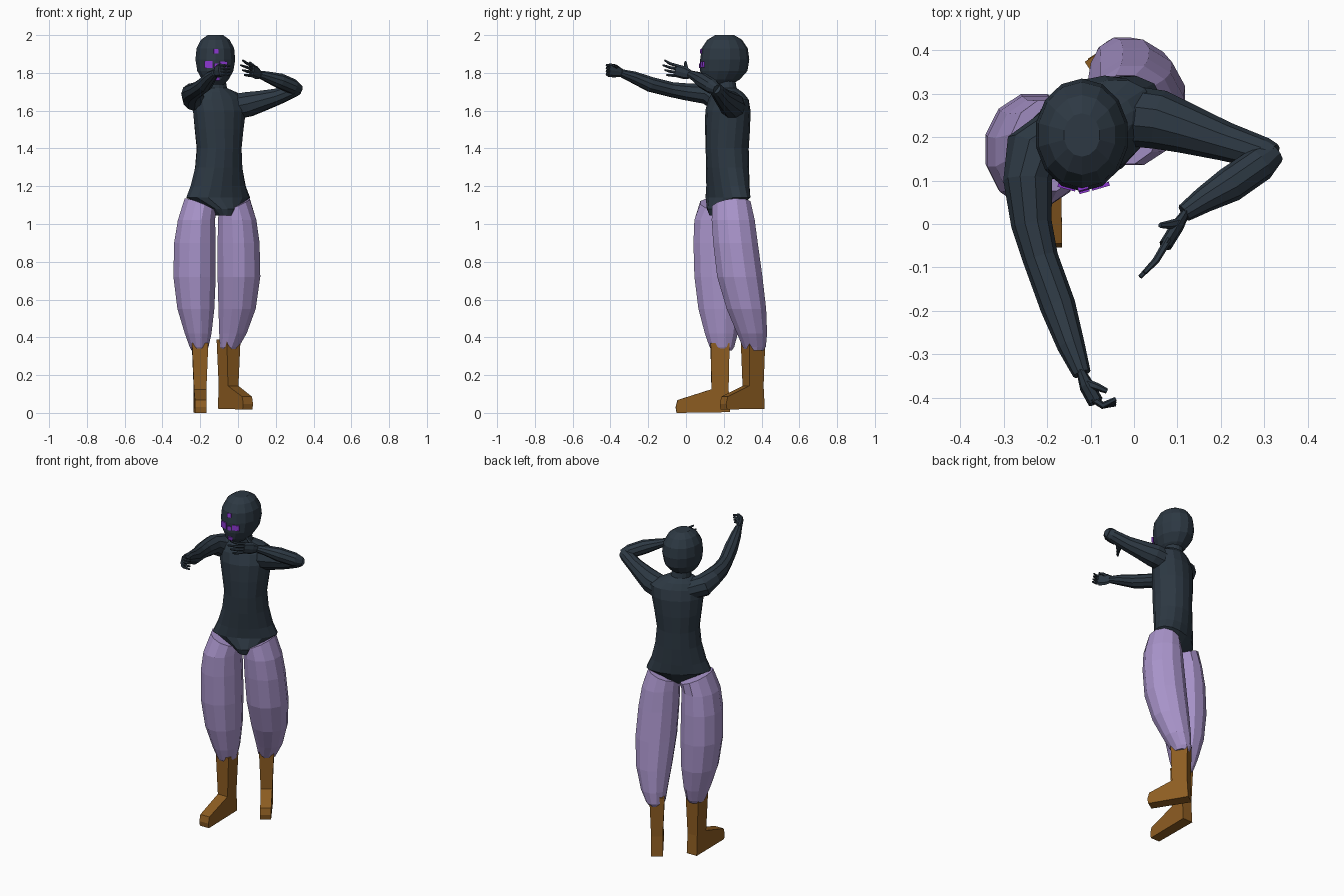
import bpy, bmesh, math
from mathutils import Vector, Matrix


def mat(name, col):
    m = bpy.data.materials.new(name)
    m.diffuse_color = (*col, 1)
    return m


DARK = mat("dark slate", (0.026, 0.040, 0.056))
LILAC = mat("lilac cloth", (0.40, 0.30, 0.60))
BROWN = mat("brown leather", (0.27, 0.11, 0.016))
VIOLET = mat("violet mark", (0.27, 0.04, 0.65))


def finish(name, bm, material):
    bmesh.ops.recalc_face_normals(bm, faces=bm.faces)
    me = bpy.data.meshes.new(name)
    bm.to_mesh(me)
    bm.free()
    me.materials.append(material)
    ob = bpy.data.objects.new(name, me)
    bpy.context.collection.objects.link(ob)
    return ob


def skin(name, rings, material):
    """Bridge a list of equal point rings and cap both ends."""
    bm = bmesh.new()
    vs = [[bm.verts.new(p) for p in r] for r in rings]
    n = len(vs[0])
    for a, b in zip(vs, vs[1:]):
        for i in range(n):
            j = (i + 1) % n
            bm.faces.new((a[i], a[j], b[j], b[i]))
    bm.faces.new(vs[0])
    bm.faces.new(vs[-1])
    return finish(name, bm, material)


def loft(name, sections, material, n=12, turn=0.0, tilt=(0, 0)):
    """Level elliptical sections (z, cx, cy, rx, ry); tilt slopes the first one."""
    c, s = math.cos(turn), math.sin(turn)
    rings = []
    for k, (z, cx, cy, rx, ry) in enumerate(sections):
        ring = []
        for i in range(n):
            t = 2 * math.pi * (i + 0.5) / n
            u, v = rx * math.cos(t), ry * math.sin(t)
            dx, dy = u * c - v * s, u * s + v * c
            dz = tilt[0] * dx + tilt[1] * dy if k == 0 else 0
            ring.append((cx + dx, cy + dy, z + dz))
        rings.append(ring)
    return skin(name, rings, material)


def tube(name, pts, material=DARK, n=10, flat=1.0):
    """Round limb along (x, y, z, radius); flat narrows it sideways."""
    P = [Vector(p[:3]) for p in pts]
    rings = []
    for k, p in enumerate(P):
        d = (P[min(k + 1, len(P) - 1)] - P[max(k - 1, 0)]).normalized()
        side = d.cross(Vector((0, 0, 1))).normalized()
        up = side.cross(d)
        r = pts[k][3]
        rings.append([p + side * (r * flat * math.cos(2 * math.pi * i / n))
                      + up * (r * math.sin(2 * math.pi * i / n)) for i in range(n)])
    return skin(name, rings, material)


TURN = math.radians(28)

# Body suit, turned to its left, narrowing to the crotch
loft("torso", [
    (1.045, -0.075, 0.18, 0.045, 0.06), (1.08, -0.08, 0.195, 0.085, 0.085),
    (1.14, -0.105, 0.222, 0.185, 0.095), (1.20, -0.105, 0.222, 0.158, 0.10),
    (1.30, -0.102, 0.22, 0.132, 0.108), (1.40, -0.10, 0.218, 0.122, 0.112),
    (1.50, -0.10, 0.22, 0.135, 0.114), (1.60, -0.098, 0.222, 0.15, 0.11),
    (1.66, -0.10, 0.225, 0.155, 0.09), (1.695, -0.108, 0.22, 0.115, 0.072),
    (1.72, -0.115, 0.212, 0.058, 0.055), (1.79, -0.12, 0.205, 0.05, 0.052)],
    DARK, 16, TURN)

# Head, looking straight forward
head = loft("head", [
    (1.738, -0.12, 0.175, 0.045, 0.065), (1.765, -0.12, 0.185, 0.072, 0.10),
    (1.81, -0.12, 0.20, 0.098, 0.125), (1.87, -0.12, 0.205, 0.108, 0.13),
    (1.93, -0.12, 0.205, 0.102, 0.122), (1.975, -0.12, 0.205, 0.078, 0.092),
    (2.0, -0.12, 0.205, 0.042, 0.05)], DARK, 14)

# Violet face marks: thin plates laid on the head surface
bpy.context.view_layer.update()
for name, x, z, w, h in (("eye_right", -0.155, 1.845, 0.042, 0.038),
                         ("eye_left", -0.077, 1.845, 0.042, 0.032),
                         ("nose_mark", -0.115, 1.838, 0.024, 0.024),
                         ("brow_mark", -0.117, 1.915, 0.024, 0.024),
                         ("chin_mark", -0.112, 1.772, 0.026, 0.022)):
    ok, loc, nor, _ = head.ray_cast(Vector((x, -1, z)), Vector((0, 1, 0)))
    bm = bmesh.new()
    bmesh.ops.create_cube(bm, size=1)
    bmesh.ops.scale(bm, verts=bm.verts, vec=(w, h, 0.009))
    bm.transform(Matrix.Translation(loc) @ nor.to_track_quat('Z', 'Y').to_matrix().to_4x4())
    finish(name, bm, VIOLET)

# Arm reaching forward
tube("arm_right", [
    (-0.17, 0.215, 1.64, 0.06), (-0.235, 0.165, 1.668, 0.066), (-0.245, 0.10, 1.69, 0.056),
    (-0.236, 0.0, 1.70, 0.047), (-0.215, -0.08, 1.712, 0.041), (-0.175, -0.19, 1.74, 0.041),
    (-0.145, -0.28, 1.778, 0.032), (-0.12, -0.345, 1.80, 0.021)])
tube("palm_right", [(-0.122, -0.34, 1.80, 0.021), (-0.108, -0.375, 1.81, 0.035),
                    (-0.088, -0.41, 1.815, 0.036)], flat=0.5, n=8)

# Raised bent arm
tube("arm_left", [
    (-0.02, 0.25, 1.62, 0.07), (0.06, 0.24, 1.635, 0.068), (0.12, 0.22, 1.65, 0.058),
    (0.21, 0.19, 1.675, 0.045), (0.30, 0.162, 1.71, 0.037), (0.322, 0.155, 1.718, 0.03)])
tube("forearm_left", [
    (0.325, 0.165, 1.712, 0.026), (0.29, 0.138, 1.728, 0.04), (0.22, 0.09, 1.758, 0.041),
    (0.16, 0.055, 1.778, 0.03), (0.115, 0.025, 1.792, 0.021)])
tube("palm_left", [(0.12, 0.028, 1.79, 0.021), (0.10, -0.005, 1.80, 0.034),
                   (0.072, -0.05, 1.812, 0.034)], flat=0.45, n=8)

# Fingers fan out from each palm
for i in range(4):
    dz = (i - 1.5) * 0.016
    tube(f"finger_right_{i}", [(-0.095, -0.402, 1.815 + dz, 0.009),
                               (-0.072, -0.418, 1.816 + dz, 0.008),
                               (-0.042, -0.415 + 0.004 * i, 1.812 + dz, 0.005)], n=6)
    reach = 0.01 * abs(i - 2)
    tube(f"finger_left_{i}", [(0.08, -0.035, 1.81 + dz, 0.009),
                              (0.05, -0.085, 1.818 + dz * 1.3, 0.008),
                              (0.014 + reach, -0.122 + reach, 1.828 + dz * 1.6, 0.005)], n=6)
tube("thumb_right", [(-0.115, -0.365, 1.825, 0.011), (-0.085, -0.375, 1.838, 0.009),
                     (-0.062, -0.385, 1.838, 0.006)], n=6)
tube("thumb_left", [(0.11, 0.005, 1.81, 0.011), (0.08, -0.002, 1.838, 0.01),
                    (0.06, -0.003, 1.858, 0.006)], n=6)

# Baggy trouser legs, sloping up to the outer hip and gathered at the cuff
loft("trouser_right", [
    (1.10, -0.20, 0.18, 0.085, 0.108), (1.02, -0.22, 0.165, 0.102, 0.125),
    (0.90, -0.228, 0.167, 0.114, 0.132), (0.72, -0.23, 0.172, 0.116, 0.132),
    (0.55, -0.223, 0.18, 0.101, 0.118), (0.42, -0.211, 0.187, 0.073, 0.09),
    (0.35, -0.206, 0.19, 0.052, 0.068), (0.33, -0.205, 0.19, 0.042, 0.055)],
    LILAC, 12, 0, (-0.40, -0.12))
loft("trouser_left", [
    (1.10, -0.02, 0.24, 0.085, 0.105), (1.02, -0.004, 0.25, 0.105, 0.118),
    (0.90, 0.003, 0.262, 0.115, 0.122), (0.72, 0.005, 0.285, 0.117, 0.124),
    (0.55, -0.005, 0.32, 0.102, 0.108), (0.42, -0.027, 0.35, 0.075, 0.082),
    (0.35, -0.045, 0.361, 0.052, 0.064), (0.33, -0.045, 0.361, 0.042, 0.05)],
    LILAC, 12, 0, (0.40, 0.12))


def boot(name, x, y, z, heading, toe):
    """Side profile (forward, height, half width) spread to both sides."""
    prof = [(-0.05, 0.37, 0.043), (0.05, 0.37, 0.043), (0.045, 0.125, 0.033),
            (toe - 0.01, 0.068, 0.031), (toe, 0.03, 0.031), (toe - 0.005, 0.0, 0.031),
            (-0.052, 0.004, 0.034), (-0.045, 0.125, 0.033)]
    turn = Matrix.Rotation(heading, 3, 'Z')
    skin(name, [[Vector((x, y, z)) + turn @ Vector((sgn * w, -f, h)) for f, h, w in prof]
                for sgn in (-1, 1)], BROWN)


# Boots
boot("boot_right", -0.201, 0.18, 0.0, math.radians(1), 0.235)
boot("boot_left", -0.05, 0.355, 0.018, math.radians(33), 0.19)
